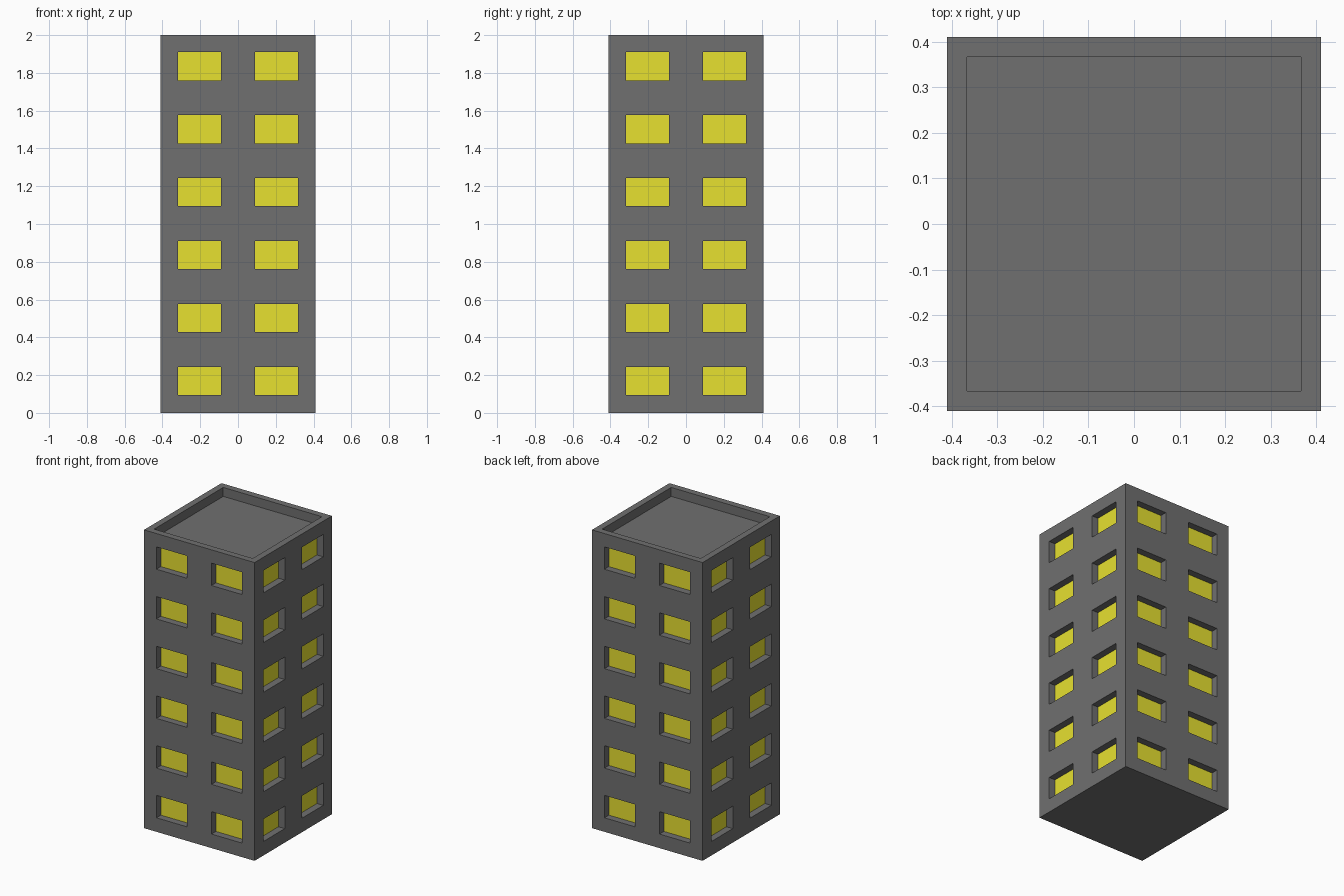
import bpy, bmesh
from mathutils import Matrix, Vector

if "Cube" in bpy.data.objects:
    bpy.data.objects.remove(bpy.data.objects["Cube"])

HALF, HEIGHT = 0.41, 2.0          # tower footprint half-width, height
WIN_IN, WIN_OUT = 0.09, 0.318     # window edges measured from the centre line
ROWS, PITCH = 6, 1 / 3
WIN_LOW, WIN_H = 0.094, 0.15
WIN_DEPTH = 0.047
RIM, ROOF_DEPTH = 0.044, 0.06


def material(name, color):
    m = bpy.data.materials.new(name)
    m.diffuse_color = color
    m.use_nodes = True
    m.node_tree.nodes["Principled BSDF"].inputs["Base Color"].default_value = m.diffuse_color
    return m


def push(bm, faces, depth):
    """Extrude each face inwards along its own normal."""
    new = bmesh.ops.extrude_discrete_faces(bm, faces=faces)["faces"]
    for f in new:
        n = f.normal.copy()
        bmesh.ops.translate(bm, verts=f.verts, vec=-n * depth)
    return new


def cut(bm, co, normal):
    geom = bm.verts[:] + bm.edges[:] + bm.faces[:]
    bmesh.ops.bisect_plane(bm, geom=geom, plane_co=co, plane_no=normal)


# Tower block
bm = bmesh.new()
bmesh.ops.create_cube(bm, size=1, matrix=Matrix.Translation((0, 0, HEIGHT / 2))
                      @ Matrix.Diagonal((2 * HALF, 2 * HALF, HEIGHT, 1)))

# Window grid lines on all four walls
for d in (-WIN_OUT, -WIN_IN, WIN_IN, WIN_OUT):
    cut(bm, (d, 0, 0), (1, 0, 0))
    cut(bm, (0, d, 0), (0, 1, 0))
for i in range(ROWS):
    for z in (WIN_LOW, WIN_LOW + WIN_H):
        cut(bm, (0, 0, z + i * PITCH), (0, 0, 1))
bm.normal_update()


def is_window(f):
    if abs(f.normal.z) > 0.5:
        return False
    c = f.calc_center_median()
    across = min(abs(c.x), abs(c.y))
    return (WIN_IN < across < WIN_OUT
            and WIN_LOW < c.z % PITCH < WIN_LOW + WIN_H)


# Recessed yellow panes
for f in push(bm, [f for f in bm.faces if is_window(f)], WIN_DEPTH):
    f.material_index = 1

# Single-face roof and base, then the sunken roof inside its parapet
for sign, z in ((1, HEIGHT), (-1, 0)):
    caps = [f for f in bm.faces if f.normal.z * sign > 0.9
            and abs(f.calc_center_median().z - z) < 1e-4]
    bmesh.ops.dissolve_faces(bm, faces=caps)
bm.normal_update()
roof = max(bm.faces, key=lambda f: f.calc_center_median().z)
bmesh.ops.inset_region(bm, faces=[roof], thickness=RIM, use_even_offset=True)
push(bm, [roof], ROOF_DEPTH)

bmesh.ops.recalc_face_normals(bm, faces=bm.faces)
mesh = bpy.data.meshes.new("tower_block")
bm.to_mesh(mesh)
bm.free()
mesh.materials.append(material("concrete", (0.16, 0.16, 0.16, 1)))
mesh.materials.append(material("lit_window", (0.8, 0.75, 0.03, 1)))
bpy.context.collection.objects.link(bpy.data.objects.new("tower_block", mesh))
